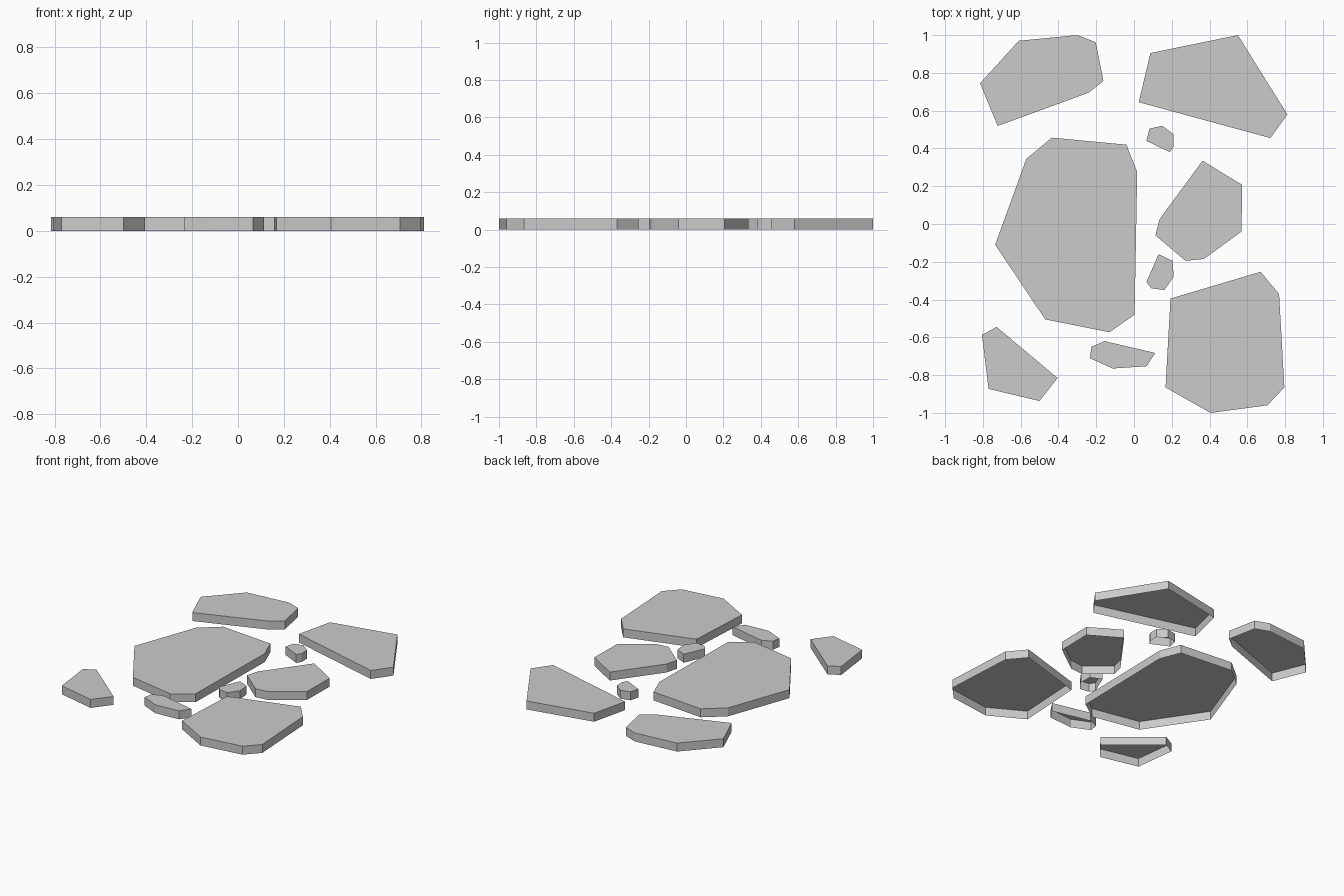
import bpy, bmesh

if "Cube" in bpy.data.objects:
    bpy.data.objects.remove(bpy.data.objects["Cube"])

HEIGHT = 0.06


def paving_stone(name, outline):
    """Flat stone: top face plus side walls, underside left open."""
    bm = bmesh.new()
    top = bm.faces.new([bm.verts.new((x, y, HEIGHT)) for x, y in outline])
    top.normal_update()
    if top.normal.z < 0:
        top.normal_flip()
    loop = list(top.verts)
    base = [bm.verts.new((v.co.x, v.co.y, 0)) for v in loop]
    for i in range(len(loop)):
        j = (i + 1) % len(loop)
        bm.faces.new((loop[j], loop[i], base[i], base[j]))
    mesh = bpy.data.meshes.new(name)
    bm.to_mesh(mesh)
    bm.free()
    bpy.context.collection.objects.link(bpy.data.objects.new(name, mesh))


# Large slabs
paving_stone("stone_centre", [(-.735, -.11), (-.57, .345), (-.435, .457), (-.04, .42),
                              (.017, .275), (.003, -.48), (-.13, -.573), (-.47, -.505)])
paving_stone("stone_back_left", [(-.815, .745), (-.61, .97), (-.30, 1.0), (-.203, .963),
                                 (-.162, .757), (-.24, .695), (-.722, .519)])
paving_stone("stone_back_right", [(.025, .645), (.087, .905), (.55, 1.0), (.812, .58),
                                  (.722, .455)])
paving_stone("stone_front_right", [(.193, -.395), (.67, -.253), (.768, -.37), (.796, -.865),
                                   (.706, -.96), (.405, -1.0), (.167, -.865)])
# Medium slabs
paving_stone("stone_middle_right", [(.113, -.06), (.135, .025), (.363, .335), (.573, .207),
                                    (.569, -.04), (.37, -.185), (.273, -.195)])
paving_stone("stone_front_left", [(-.805, -.587), (-.727, -.545), (-.405, -.815),
                                  (-.5, -.937), (-.77, -.873)])
# Small fillers
paving_stone("sliver_front", [(-.235, -.71), (-.225, -.65), (-.156, -.62), (.113, -.683),
                              (.066, -.753), (-.113, -.765)])
paving_stone("pebble_back", [(.066, .44), (.082, .505), (.15, .52), (.21, .475),
                             (.21, .41), (.19, .38)])
paving_stone("pebble_front", [(.066, -.307), (.13, -.16), (.204, -.195), (.21, -.28),
                              (.16, -.35), (.092, -.34)])
